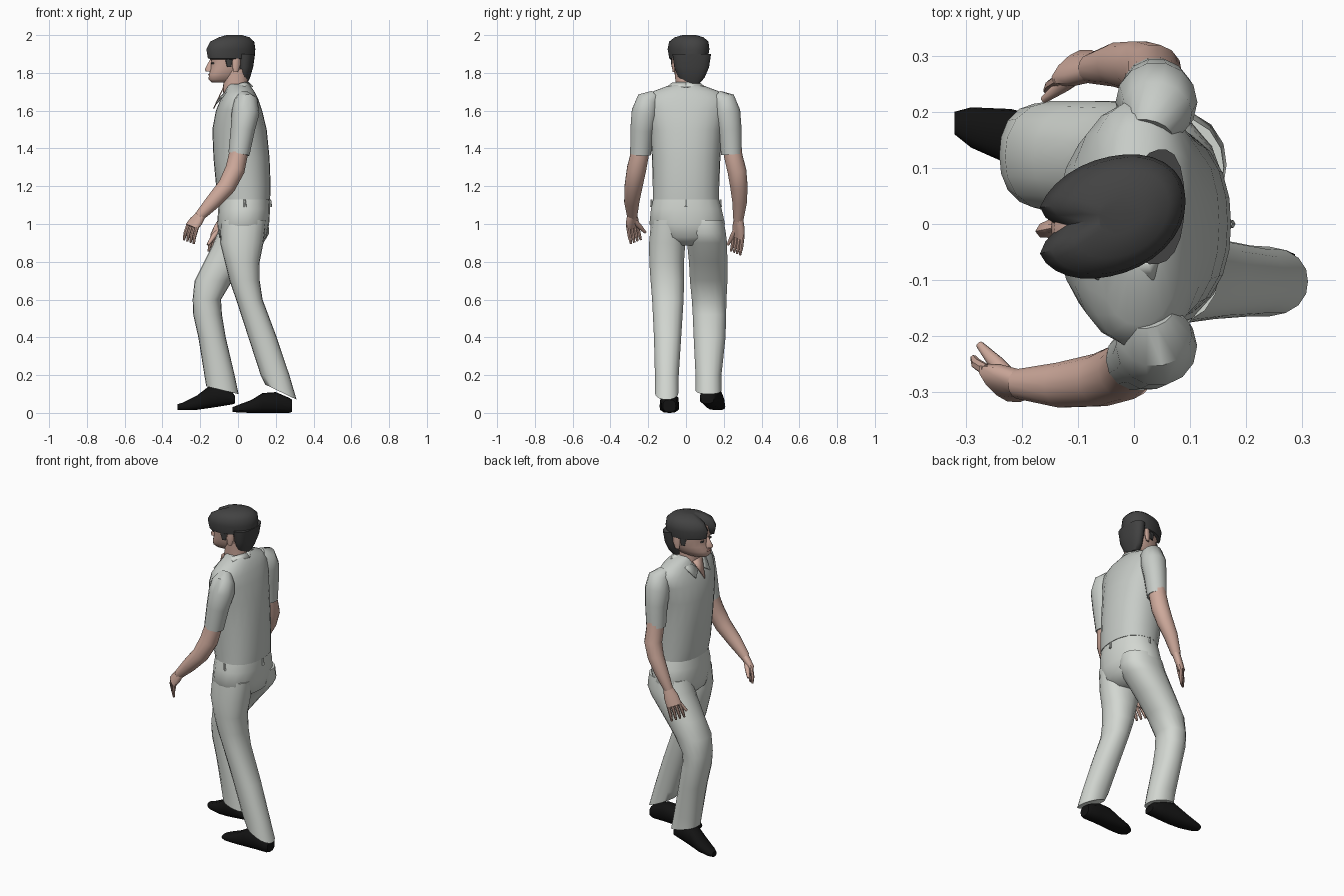
import bpy, bmesh, math
from mathutils import Vector


def material(name, r, g, b):
    m = bpy.data.materials.new(name)
    m.diffuse_color = (r, g, b, 1)
    return m


SHIRT = material("shirt_grey", 0.57, 0.60, 0.57)
PANTS = material("trouser_grey", 0.65, 0.68, 0.64)
SKIN = material("skin", 0.62, 0.40, 0.33)
HAIR = material("hair_dark", 0.055, 0.055, 0.055)
SHOE = material("shoe_black", 0.006, 0.006, 0.006)
LIP = material("lip", 0.40, 0.20, 0.17)


def finish(name, bm, mat, angle=50):
    bmesh.ops.recalc_face_normals(bm, faces=bm.faces)
    me = bpy.data.meshes.new(name)
    bm.to_mesh(me)
    bm.free()
    me.materials.append(mat)
    ob = bpy.data.objects.new(name, me)
    bpy.context.collection.objects.link(ob)
    bpy.ops.object.select_all(action='DESELECT')
    ob.select_set(True)
    bpy.context.view_layer.objects.active = ob
    bpy.ops.object.shade_smooth_by_angle(angle=math.radians(angle))
    return ob


def loft(name, rings, mat, n=18, p=2.3, warp=None):
    """rings: (centre, half axis u, half axis v); superellipse sections."""
    bm = bmesh.new()
    loops = []
    for c, u, v in rings:
        loop = []
        for i in range(n):
            a = 2 * math.pi * i / n
            ca, sa = math.cos(a), math.sin(a)
            k = (abs(ca) ** p + abs(sa) ** p) ** (-1 / p)
            q = Vector(c) + Vector(u) * ca * k + Vector(v) * sa * k
            loop.append(bm.verts.new(warp(q) if warp else q))
        loops.append(loop)
    for a, b in zip(loops, loops[1:]):
        for i in range(n):
            j = (i + 1) % n
            bm.faces.new((a[i], a[j], b[j], b[i]))
    bm.faces.new(loops[0])
    bm.faces.new(loops[-1])
    return finish(name, bm, mat)


def slices(rows):
    """rows: x0, x1, y0, y1, z, slope of z along x."""
    out = []
    for x0, x1, y0, y1, z, *s in rows:
        h = (x1 - x0) / 2
        out.append((((x0 + x1) / 2, (y0 + y1) / 2, z),
                    (h, 0, h * (s[0] if s else 0)), (0, (y1 - y0) / 2, 0)))
    return out


def tube(name, pts, mat, n=14):
    """pts: x, y, z, radius along a limb."""
    rings = []
    for i, (x, y, z, r) in enumerate(pts):
        d = Vector(pts[min(i + 1, len(pts) - 1)][:3]) - Vector(pts[max(i - 1, 0)][:3])
        u = d.cross(Vector((0, 1, 0))).normalized()
        v = d.cross(u).normalized()
        rings.append(((x, y, z), u * r, v * r))
    return loft(name, rings, mat, n, 2)


# trousers: hips and two striding legs
loft("trouser_hips", slices([
    (-.05, .09, -.07, .08, .885), (-.1, .15, -.15, .17, .93), (-.11, .165, -.195, .208, 1.0),
    (-.105, .17, -.187, .19, 1.08), (-.097, .166, -.173, .173, 1.14)]), PANTS)
loft("left_trouser_leg", slices([
    (-.09, .15, -.185, 0, 1.02), (-.095, .135, -.196, -.003, .9), (-.07, .115, -.195, -.01, .8),
    (-.045, .115, -.188, -.01, .7), (-.01, .13, -.18, -.012, .6), (.055, .205, -.17, -.025, .4),
    (.12, .272, -.165, -.038, .2), (.145, .31, -.165, -.04, .11, -.48)]), PANTS)
loft("right_trouser_leg", slices([
    (-.09, .16, 0, .2, 1.02), (-.11, .165, 0, .212, .95), (-.13, .135, .005, .218, .9),
    (-.18, .05, .015, .22, .8), (-.23, -.03, .02, .22, .7), (-.24, -.09, .03, .215, .6),
    (-.237, -.085, .035, .213, .52), (-.21, -.065, .04, .21, .4), (-.178, -.018, .05, .188, .2),
    (-.168, .003, .05, .188, .12, -.24)]), PANTS)
# belt loops
for i, (x, y) in enumerate([(.17, 0), (.035, -.183), (.035, .183)]):
    tube(f"belt_loop_{i}", [(x, y, 1.13, .005), (x + .003, y, 1.09, .008)], PANTS, 6)


# shoes: rows of x, y centre, half width, bottom, top
def shoe(name, rows):
    loft(name, [((x, y, (b + t) / 2), (0, w, 0), (0, 0, (t - b) / 2)) for x, y, w, b, t in rows],
         SHOE, 12, 3)


shoe("left_shoe", [(-.03, -.088, .028, .006, .03), (.0, -.088, .045, .002, .042), (.07, -.088, .052, 0, .068),
                   (.13, -.088, .05, 0, .105), (.2, -.088, .045, 0, .11), (.27, -.088, .042, 0, .08),
                   (.287, -.088, .034, .005, .07)])
shoe("right_shoe", [(-.32, .18, .02, .016, .046), (-.29, .172, .036, .014, .055), (-.22, .155, .05, .016, .09),
                    (-.155, .138, .052, .025, .14), (-.09, .125, .046, .035, .14), (-.03, .115, .042, .045, .11),
                    (-.016, .113, .034, .05, .09)])

# shirt body and sleeves
loft("shirt_body", slices([
    (-.1, .17, -.176, .176, 1.13), (-.116, .173, -.176, .176, 1.2), (-.13, .167, -.18, .182, 1.35),
    (-.136, .152, -.19, .192, 1.5), (-.117, .128, -.215, .215, 1.6), (-.092, .108, -.22, .22, 1.66),
    (-.07, .088, -.18, .18, 1.7), (-.058, .066, -.1, .1, 1.73), (-.05, .05, -.07, .07, 1.742)]), SHIRT, 24)
for side, s in (("left", -1), ("right", 1)):
    d = .03 if s > 0 else 0
    tube(side + "_sleeve", [(.03, s * .165, 1.67, .04), (.04, s * .2, 1.65, .064), (.04, s * .217, 1.59, .073),
                            (.025 + d / 2, s * .232, 1.5, .064), (.005 + d, s * .241, 1.37, .056)], SHIRT)

# arms
tube("left_arm", [(.02, -.24, 1.48, .05), (0, -.247, 1.36, .05), (-.015, -.262, 1.29, .052),
                  (-.06, -.278, 1.2, .048), (-.13, -.287, 1.12, .041), (-.205, -.285, 1.04, .027)], SKIN)
tube("right_arm", [(.04, .24, 1.48, .05), (.035, .25, 1.36, .05), (.035, .27, 1.28, .051),
                   (.01, .28, 1.2, .047), (-.03, .284, 1.12, .04), (-.075, .277, 1.02, .027)], SKIN)


# hands: palm, four curled fingers and a thumb
def hand(name, wrist, knuckle, spread, tip, thumb):
    w, k, t, sp = Vector(wrist), Vector(knuckle), Vector(tip), Vector(spread)
    flat = (k - w).cross(sp).normalized() * .018
    loft(name + "_palm", [(w, sp * .6, flat * 1.3), (w.lerp(k, .5), sp * .95, flat * 1.2), (k, sp, flat)], SKIN, 10)
    for i in range(4):
        f = (i - 1.5) / 2
        a = k + sp * f - (k - w) * .1
        e = t + sp * f * 1.15
        m = a.lerp(e, .5) + (k - w).normalized() * .01
        tube(f"{name}_finger_{i}", [(*a, .011), (*m, .010), (*e, .006)], SKIN, 7)
    a = w.lerp(k, .35)
    e = Vector(thumb)
    tube(name + "_thumb", [(*a, .017), (*a.lerp(e, .55), .014), (*e, .007)], SKIN, 8)


hand("left_hand", (-.195, -.285, 1.05), (-.245, -.283, .985), (.03, -.03, -.012), (-.26, -.265, .905),
     (-.275, -.215, .955))
hand("right_hand", (-.07, .278, 1.03), (-.115, .278, .93), (.03, .028, -.012), (-.13, .262, .845),
     (-.16, .222, .89))


# head, turned slightly to its left
def turn(q):
    return Vector((q.x, q.y + .022 + .2 * q.x, q.z))


def head_rows(rows):
    return slices([(a, b, -w, w, z, *s) for a, b, w, z, *s in rows])


loft("neck", head_rows([(-.075, .06, .055, 1.66), (-.08, .05, .055, 1.72), (-.07, .055, .06, 1.82)]), SKIN)
loft("face", head_rows([
    (-.14, -.01, .032, 1.75), (-.156, .02, .05, 1.765), (-.154, .04, .066, 1.79), (-.146, .05, .076, 1.82),
    (-.142, .06, .083, 1.86), (-.148, .07, .086, 1.885), (-.142, .07, .085, 1.93), (-.1, .05, .06, 1.965)]),
    SKIN, 20, 2.2, turn)
loft("nose", head_rows([(-.172, -.12, .017, 1.808), (-.176, -.12, .017, 1.818), (-.162, -.12, .011, 1.845),
                        (-.148, -.12, .008, 1.872)]), SKIN, 8, 2, turn)
loft("mouth", head_rows([(-.156, -.13, .022, 1.786), (-.158, -.13, .024, 1.79), (-.154, -.13, .018, 1.796)]),
     LIP, 10, 2, turn)
for side, s in (("left", -1), ("right", 1)):
    def place(q, s=s):
        return turn(Vector((q.x, q.y + s * .036, q.z)))

    def beside(q, s=s):
        return turn(Vector((q.x, q.y + s * .084, q.z)))
    loft(side + "_eye", head_rows([(-.142, -.12, .012, 1.848), (-.142, -.12, .012, 1.856)]), HAIR, 8, 2, place)
    loft(side + "_eyebrow", head_rows([(-.147, -.12, .018, 1.872), (-.147, -.12, .018, 1.878)]), HAIR, 8, 2, place)
    loft(side + "_ear", head_rows([(-.025, .0, .006, 1.805), (-.03, .012, .012, 1.84), (-.028, .012, .011, 1.875)]),
         SKIN, 8, 2, beside)
    loft(side + "_sideburn", head_rows([(-.058, -.035, .004, 1.83), (-.07, -.028, .009, 1.88)]), HAIR, 8, 3, beside)


# hair: cap with a parted fringe, and the back of the head
def part(q):
    if q.x < -.06:
        dip = math.exp(-(q.y / .022) ** 2) * min(1, (-.06 - q.x) / .08)
        q = Vector((q.x + .045 * dip, q.y, q.z + (.03 * dip if q.z < 1.9 else -.004 * dip)))
    return turn(q)


loft("hair_cap", head_rows([
    (-.15, .075, .088, 1.87), (-.17, .085, .098, 1.875), (-.178, .092, .107, 1.925), (-.158, .086, .101, 1.965),
    (-.115, .062, .075, 1.988), (-.065, .02, .035, 2.0)]), HAIR, 32, 2.1, part)
loft("hair_back", head_rows([
    (.005, .05, .045, 1.745), (.0, .064, .07, 1.775), (.0, .08, .092, 1.83), (-.005, .09, .102, 1.9)]),
    HAIR, 20, 2.4, turn)

# collar flaps and the open neck
inner = [(.058, 0, 1.752), (.025, .072, 1.75), (-.045, .066, 1.725), (-.098, .016, 1.672)]
outer = [(.08, 0, 1.728), (.035, .1, 1.728), (-.065, .1, 1.695), (-.118, .07, 1.638)]
for side, s in (("left", -1), ("right", 1)):
    bm = bmesh.new()
    a = [bm.verts.new((x, s * y, z)) for x, y, z in inner]
    b = [bm.verts.new((x, s * y, z)) for x, y, z in outer]
    for i in range(3):
        bm.faces.new((a[i], a[i + 1], b[i + 1], b[i]))
    ob = finish(side + "_collar", bm, PANTS)
    ob.modifiers.new("thickness", 'SOLIDIFY').thickness = .006
bm = bmesh.new()
bm.faces.new([bm.verts.new(v) for v in ((-.075, -.045, 1.72), (-.075, .045, 1.72), (-.126, 0, 1.61))])
finish("open_neck", bm, SKIN).modifiers.new("thickness", 'SOLIDIFY').thickness = .006
